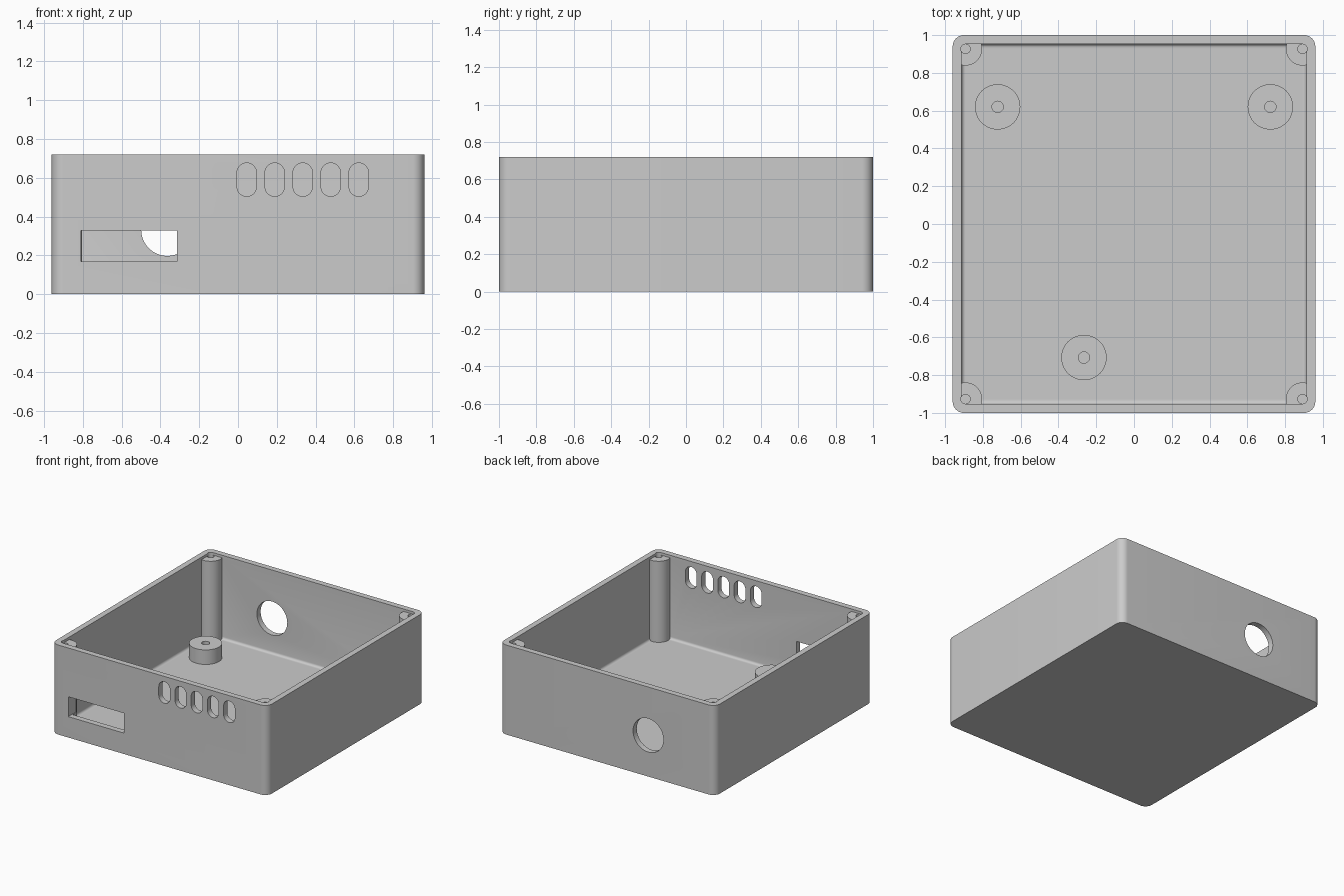
import bpy, bmesh
from math import pi, sin, cos

if "Cube" in bpy.data.objects:
    bpy.data.objects.remove(bpy.data.objects["Cube"], do_unlink=True)

HX, HY, HZ = 0.96, 1.0, 0.72      # half width, half depth, height
WALL, FLOOR = 0.047, 0.048
POST_TOP, BOSS_TOP = 0.70, 0.165

grey = bpy.data.materials.new("plain_grey")
grey.use_nodes = True
grey.diffuse_color = (0.6, 0.6, 0.6, 1)
grey.node_tree.nodes["Principled BSDF"].inputs["Base Color"].default_value = (0.6, 0.6, 0.6, 1)


def outline(hx, hy, r, steps=10):
    """Rounded rectangle, counter-clockwise."""
    pts = []
    for i, (sx, sy) in enumerate([(1, 1), (-1, 1), (-1, -1), (1, -1)]):
        for k in range(steps + 1):
            a = (i + k / steps) * pi / 2
            p = (sx * (hx - r) + r * cos(a), sy * (hy - r) + r * sin(a))
            if not pts or abs(p[0] - pts[-1][0]) + abs(p[1] - pts[-1][1]) > 1e-5:
                pts.append(p)
    if abs(pts[0][0] - pts[-1][0]) + abs(pts[0][1] - pts[-1][1]) < 1e-5:
        pts.pop()
    return pts


def circle(r, n=48):
    return [(r * cos(2 * pi * k / n), r * sin(2 * pi * k / n)) for k in range(n)]


def prism(name, pts, place, low, high, fillet=0):
    """Extrude a profile; place maps (u, v, depth) to a position."""
    bm = bmesh.new()
    a = [bm.verts.new(place(u, v, low)) for u, v in pts]
    b = [bm.verts.new(place(u, v, high)) for u, v in pts]
    base = bm.faces.new(a[::-1])
    bm.faces.new(b)
    n = len(pts)
    for i in range(n):
        j = (i + 1) % n
        bm.faces.new((a[i], a[j], b[j], b[i]))
    bmesh.ops.recalc_face_normals(bm, faces=bm.faces)
    if fillet:
        bmesh.ops.bevel(bm, geom=list(base.edges), offset=fillet, segments=4,
                        profile=0.5, affect='EDGES')
    mesh = bpy.data.meshes.new(name)
    bm.to_mesh(mesh)
    bm.free()
    mesh.materials.append(grey)
    obj = bpy.data.objects.new(name, mesh)
    bpy.context.collection.objects.link(obj)
    return obj


def upright(x, y):
    return lambda u, v, d: (x + u, y + v, d)


def facing(x, z):
    return lambda u, v, d: (x + u, d, z + v)


def cut(target, cutter):
    """Subtract the cutter and throw it away."""
    cutter.hide_render = True
    mod = target.modifiers.new("cut", 'BOOLEAN')
    mod.operation = 'DIFFERENCE'
    mod.solver = 'EXACT'
    mod.object = cutter
    bpy.context.view_layer.objects.active = target
    bpy.ops.object.modifier_apply(modifier=mod.name)
    bpy.data.objects.remove(cutter, do_unlink=True)


posts = [(sx * 0.892, sy * 0.927) for sx in (-1, 1) for sy in (-1, 1)]
bosses = [(-0.722, 0.62), (0.722, 0.62), (-0.265, -0.707)]

# Outer block and the hollow inside it, leaving corner posts and floor bosses
case = prism("open_case", outline(HX, HY, 0.06), upright(0, 0), 0, HZ)
hollow = prism("hollow", outline(HX - WALL, HY - WALL, 0.03, 6), upright(0, 0),
               FLOOR, HZ + 0.1, fillet=0.02)
for x, y in posts:
    cut(hollow, prism("post", circle(0.088), upright(x, y), -0.1, POST_TOP))
for x, y in bosses:
    cut(hollow, prism("boss", circle(0.12, 64), upright(x, y), -0.1, BOSS_TOP))
cut(case, hollow)

# Screw holes in posts and bosses
for x, y in posts:
    cut(case, prism("post_hole", circle(0.025, 24), upright(x, y), 0.3, HZ + 0.1))
for x, y in bosses:
    cut(case, prism("boss_hole", circle(0.03, 32), upright(x, y), FLOOR + 0.01, 0.3))

# Front port window and row of vents
cut(case, prism("port", [(-0.248, -0.08), (0.248, -0.08), (0.248, 0.08), (-0.248, 0.08)],
                facing(-0.562, 0.248), -1.1, -0.9))
for i in range(5):
    cut(case, prism("vent", outline(0.05, 0.086, 0.05), facing(0.045 + i * 0.1443, 0.59),
                    -1.1, -0.9))

# Round cable hole in the back
cut(case, prism("cable_hole", circle(0.135, 64), facing(-0.364, 0.332), 0.9, 1.1))

# Smooth rounded surfaces, keep crisp edges
for o in bpy.context.selected_objects:
    o.select_set(False)
case.select_set(True)
bpy.context.view_layer.objects.active = case
bpy.ops.object.shade_smooth_by_angle(angle=pi / 6)
